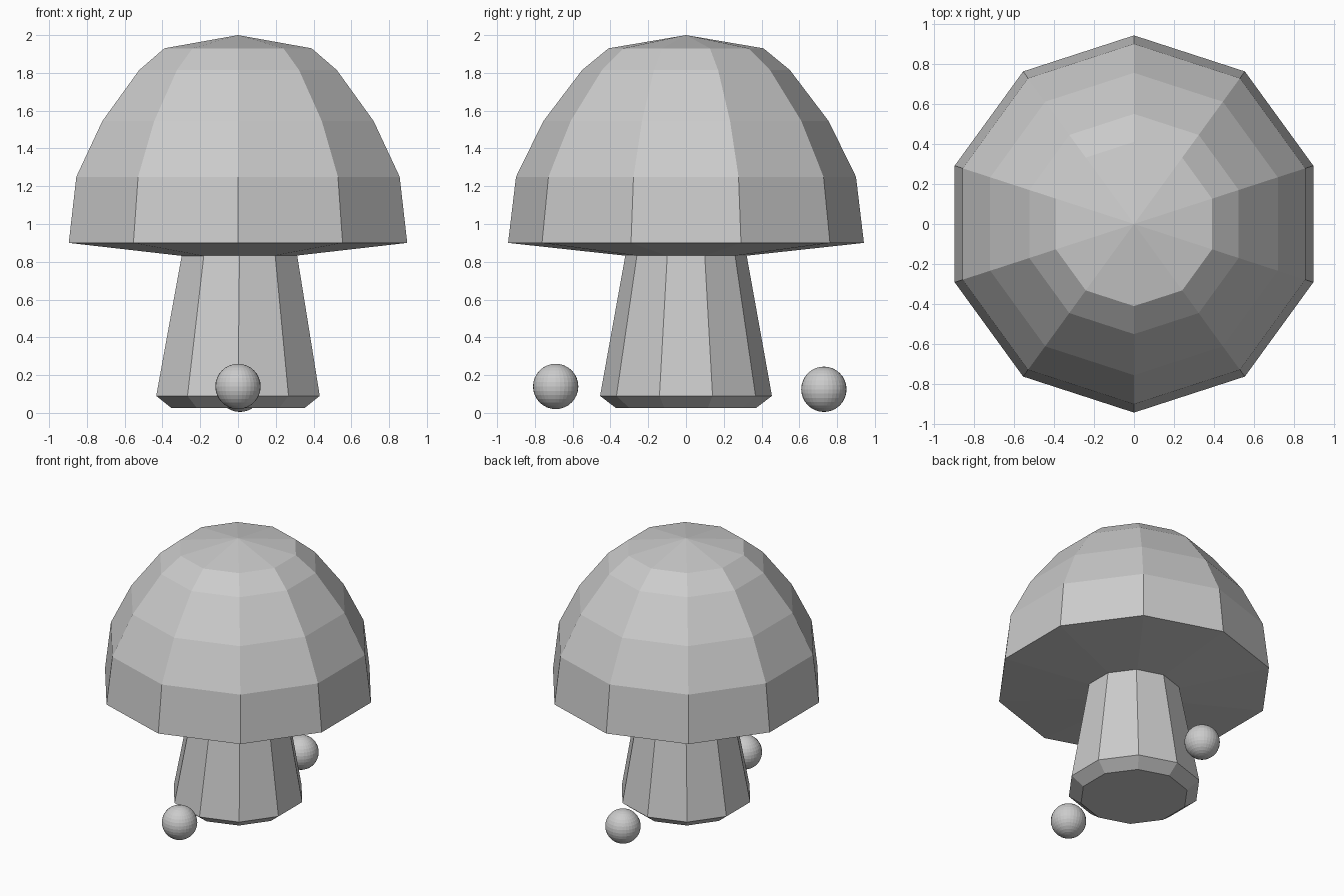
import bpy
import bmesh
from math import sin, cos, pi

SIDES = 10

cube = bpy.data.objects.get("Cube")
if cube:
    bpy.data.objects.remove(cube, do_unlink=True)

grey = bpy.data.materials.new("plain grey")
grey.use_nodes = True
colour = (0.6, 0.6, 0.6, 1)
grey.diffuse_color = colour
grey.node_tree.nodes["Principled BSDF"].inputs["Base Color"].default_value = colour


def finish(name, bm):
    """Turn a bmesh into a flat-shaded grey object."""
    bmesh.ops.recalc_face_normals(bm, faces=bm.faces)
    mesh = bpy.data.meshes.new(name)
    bm.to_mesh(mesh)
    bm.free()
    mesh.materials.append(grey)
    obj = bpy.data.objects.new(name, mesh)
    bpy.context.collection.objects.link(obj)
    return obj


def turned(name, profile, tip=None):
    """Stack ten-sided rings of (radius, height, x shift), with an optional pointed top."""
    bm = bmesh.new()
    rings = []
    for radius, z, shift in profile:
        angles = [2 * pi * i / SIDES for i in range(SIDES)]
        rings.append([bm.verts.new((shift + radius * sin(a), radius * cos(a), z))
                      for a in angles])
    for low, high in zip(rings, rings[1:]):
        for i in range(SIDES):
            j = (i + 1) % SIDES
            bm.faces.new((low[i], low[j], high[j], high[i]))
    bm.faces.new(rings[0])
    if tip is None:
        bm.faces.new(rings[-1])
    else:
        apex = bm.verts.new((0, 0, tip))
        for i in range(SIDES):
            bm.faces.new((rings[-1][i], rings[-1][(i + 1) % SIDES], apex))
    return finish(name, bm)


def ball(name, location):
    bm = bmesh.new()
    bmesh.ops.create_uvsphere(bm, u_segments=32, v_segments=16, radius=0.12)
    finish(name, bm).location = location


# Domed cap with a shallow sloping underside
turned("cap", [(0.3, 0.83, 0), (0.942, 0.9, 0), (0.9, 1.25, 0), (0.755, 1.545, 0),
               (0.55, 1.815, 0), (0.41, 1.93, 0)], tip=2.0)

# Tapered stem with a bevelled foot
turned("stem", [(0.37, 0.025, 0), (0.455, 0.09, 0), (0.32, 0.84, 0.008)])

# Small balls beside the stem
ball("front_ball", (0, -0.69, 0.14))
ball("back_ball", (0.01, 0.73, 0.125))
